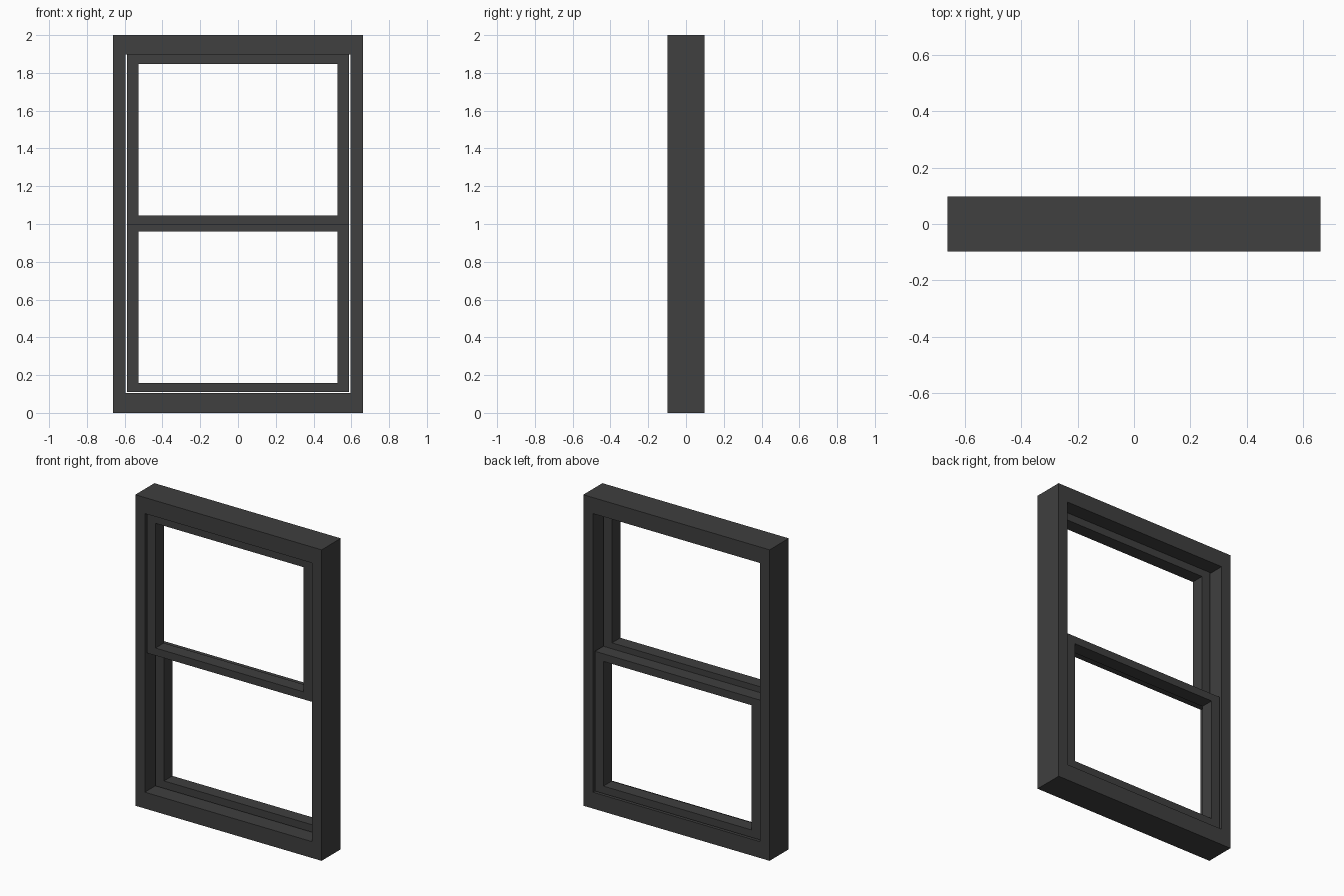
import bpy, bmesh

if "Cube" in bpy.data.objects:
    bpy.data.objects.remove(bpy.data.objects["Cube"])


def ring(name, outer, inner, y0, y1):
    """Rectangular ring; outer and inner are (half_width, z_low, z_high)."""
    bm = bmesh.new()

    def loop(rect, y):
        w, lo, hi = rect
        return [bm.verts.new((x, y, z)) for x, z in ((-w, lo), (w, lo), (w, hi), (-w, hi))]

    loops = [loop(outer, y0), loop(outer, y1), loop(inner, y1), loop(inner, y0)]
    for k in range(4):
        a, b = loops[k], loops[(k + 1) % 4]
        for i in range(4):
            j = (i + 1) % 4
            bm.faces.new((a[i], a[j], b[j], b[i]))
    bmesh.ops.recalc_face_normals(bm, faces=bm.faces[:])
    mesh = bpy.data.meshes.new(name)
    bm.to_mesh(mesh)
    bm.free()
    obj = bpy.data.objects.new(name, mesh)
    bpy.context.collection.objects.link(obj)
    # dark grey paint
    mesh.materials.append(paint)
    return obj


paint = bpy.data.materials.new("dark_paint")
paint.diffuse_color = (0.05, 0.05, 0.05, 1)
paint.use_nodes = True
paint.node_tree.nodes["Principled BSDF"].inputs["Base Color"].default_value = paint.diffuse_color

# outer frame
ring("window_frame", (0.663, 0, 2), (0.595, 0.105, 1.897), -0.097, 0.097)
# upper sash sits in the front track, lower sash in the back track
ring("upper_sash", (0.588, 0.998, 1.897), (0.527, 1.046, 1.848), -0.086, -0.001)
ring("lower_sash", (0.588, 0.110, 1.009), (0.527, 0.158, 0.960), 0.001, 0.086)
